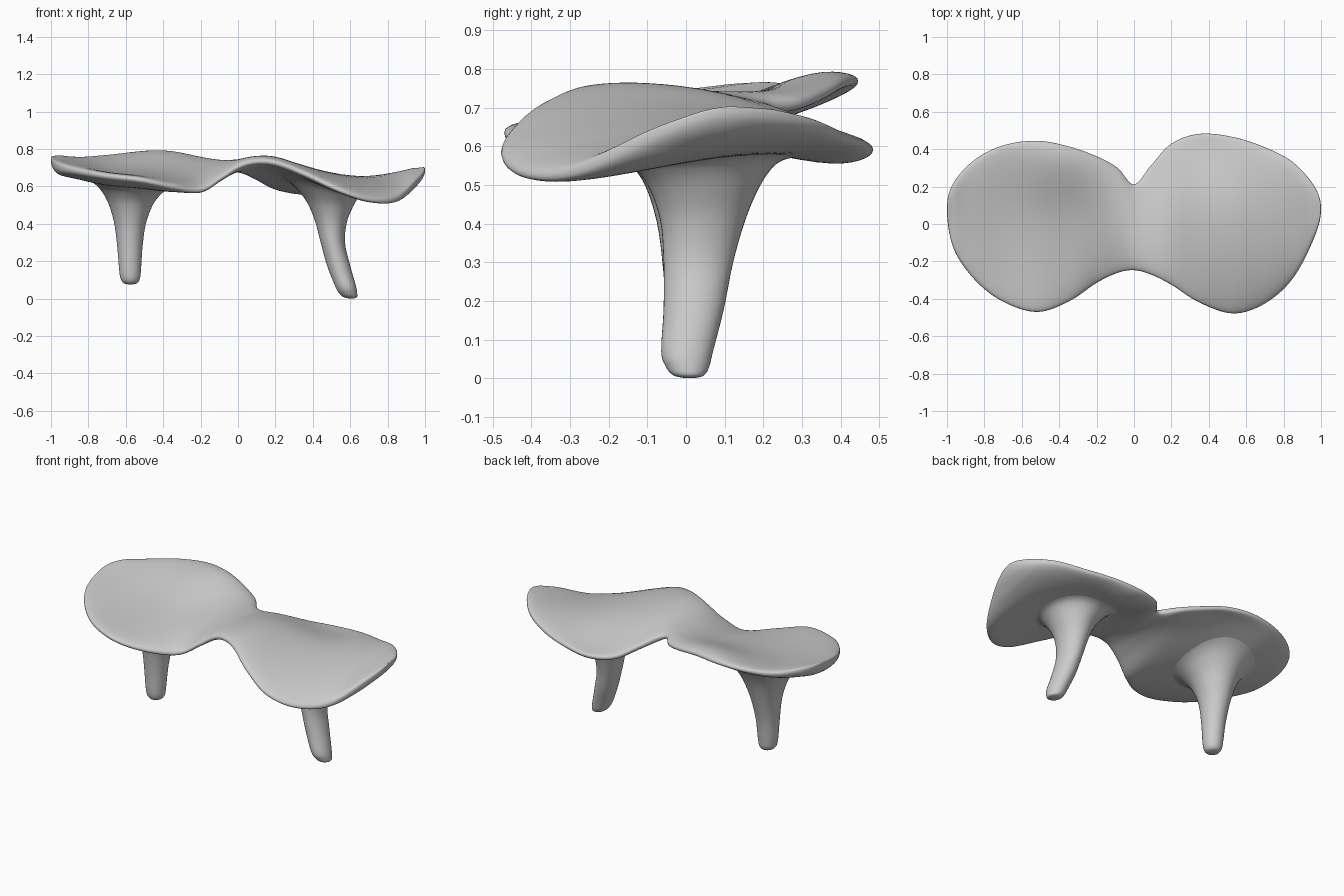
import bpy, bmesh, math
from mathutils import Vector
from mathutils.bvhtree import BVHTree

if "Cube" in bpy.data.objects:
    bpy.data.objects.remove(bpy.data.objects["Cube"])

# Stations along x: x, y front, y back, then mid-thickness z at front, middle, back
STATIONS = [
    (-1.00, .08, .08, .742, .742, .742),
    (-.965, -.13, .22, .707, .710, .748),
    (-.85, -.30, .345, .680, .684, .742),
    (-.70, -.415, .42, .655, .656, .755),
    (-.52, -.47, .445, .634, .645, .768),
    (-.35, -.415, .415, .598, .642, .764),
    (-.20, -.315, .362, .580, .662, .735),
    (-.09, -.262, .302, .645, .692, .712),
    (.00, -.247, .212, .705, .710, .700),
    (.09, -.270, .312, .732, .714, .655),
    (.20, -.325, .430, .724, .702, .600),
    (.35, -.420, .482, .668, .665, .590),
    (.53, -.478, .465, .585, .628, .606),
    (.70, -.425, .410, .530, .602, .625),
    (.85, -.290, .330, .535, .605, .658),
    (.965, -.07, .20, .635, .655, .682),
    (1.00, .08, .08, .688, .688, .688),
]


def new_object(name, bm):
    bmesh.ops.recalc_face_normals(bm, faces=bm.faces)
    me = bpy.data.meshes.new(name)
    bm.to_mesh(me)
    bm.free()
    me.polygons.foreach_set("use_smooth", [True] * len(me.polygons))
    ob = bpy.data.objects.new(name, me)
    bpy.context.collection.objects.link(ob)
    return ob


def loft(rings):
    """Skin closed rings of points, closing both ends."""
    bm = bmesh.new()
    vs = [[bm.verts.new(p) for p in r] for r in rings]
    n = len(vs[0])
    for a, b in zip(vs, vs[1:]):
        for i in range(n):
            j = (i + 1) % n
            bm.faces.new((a[i], a[j], b[j], b[i]))
    bm.faces.new(vs[0])
    bm.faces.new(vs[-1])
    return bm


def catmull(rows, t):
    i = min(int(t), len(rows) - 4)
    f = t - i
    return [.5 * (2 * b + (c - a) * f + (2 * a - 5 * b + 4 * c - d) * f * f
                  + (3 * b - a - 3 * c + d) * f ** 3)
            for a, b, c, d in zip(*rows[i:i + 4])]


# Table top: curved slab with a rounded rim; mirrored phantom rows round the ends
def swap(r):
    return (r[0], r[2], r[1], r[5], r[4], r[3])


def swell(x, v):
    """Back half bulges up on the left lobe and down on the right one."""
    w = .028 * math.exp(-((x + .42) / .22) ** 2) - .028 * math.exp(-((x - .36) / .2) ** 2)
    return w * 4 * v * v * (1 - v * v) if v > 0 else 0


rows = [swap(STATIONS[1])] + STATIONS + [swap(STATIONS[-2])]
STEPS, SIDES = 8, 56
total = (len(STATIONS) - 1) * STEPS
rings = []
for k in range(total + 1):
    t = min(max(k / STEPS, .01), len(STATIONS) - 1.01)
    x, yf, yb, zf, zm, zb = catmull(rows, t)
    half = max((yb - yf) / 2, .001)
    thick = (.035 + .006 * min(1, abs(x) / .4)) * min(1, half / .2) ** .6
    ring = []
    for i in range(SIDES):
        a = 2 * math.pi * i / SIDES
        c, s = math.cos(a), math.sin(a)
        v = math.copysign(abs(c) ** .8, c)
        z = zm + (zb - zf) / 2 * v + ((zb + zf) / 2 - zm) * v * v + swell(x, v)
        ring.append((x, (yf + yb) / 2 + half * v,
                     z + thick * math.copysign(abs(s) ** .75, s)))
    rings.append(ring)
bm = loft(rings)
slab = BVHTree.FromBMesh(bm)
new_object("table_top", bm)


# Legs: trumpet profiles (z, centre x, centre y, radius x, radius y)
def leg(name, profile):
    rows = [profile[0]] + profile + [profile[-1]]
    rings = []
    steps = 5
    for k in range((len(profile) - 1) * steps + 1):
        z, cx, cy, rx, ry = catmull(rows, k / steps)
        ring = []
        for i in range(40):
            a = 2 * math.pi * i / 40
            p = Vector((cx + rx * math.cos(a), cy + ry * math.sin(a), z))
            # bend the flare to follow the underside of the top
            hit = slab.ray_cast(Vector((p.x, p.y, -1)), Vector((0, 0, 1)))[0]
            w = min(max((z - .3) / .3, 0), 1) ** 1.5
            if hit:
                p.z += w * (hit.z + .006 - .6)
            ring.append(p)
        rings.append(ring)
    new_object(name, loft(rings))


leg("left_leg", [
    (.076, -.575, .01, .012, .012), (.083, -.575, .01, .036, .038),
    (.105, -.576, .01, .051, .053), (.15, -.577, .01, .058, .060),
    (.28, -.578, .015, .068, .074),
    (.40, -.577, .025, .085, .10), (.50, -.573, .03, .122, .137),
    (.56, -.568, .03, .168, .18), (.588, -.565, .03, .21, .22),
    (.601, -.565, .03, .26, .265)])
leg("right_leg", [
    (.001, .607, .01, .012, .014), (.008, .600, .007, .036, .040),
    (.03, .588, .004, .049, .056), (.07, .574, .003, .056, .067),
    (.18, .537, .02, .062, .078),
    (.30, .507, .032, .065, .09), (.41, .497, .043, .085, .11),
    (.50, .492, .045, .122, .144), (.56, .478, .04, .168, .185),
    (.588, .465, .04, .21, .22), (.601, .46, .04, .26, .265)])
